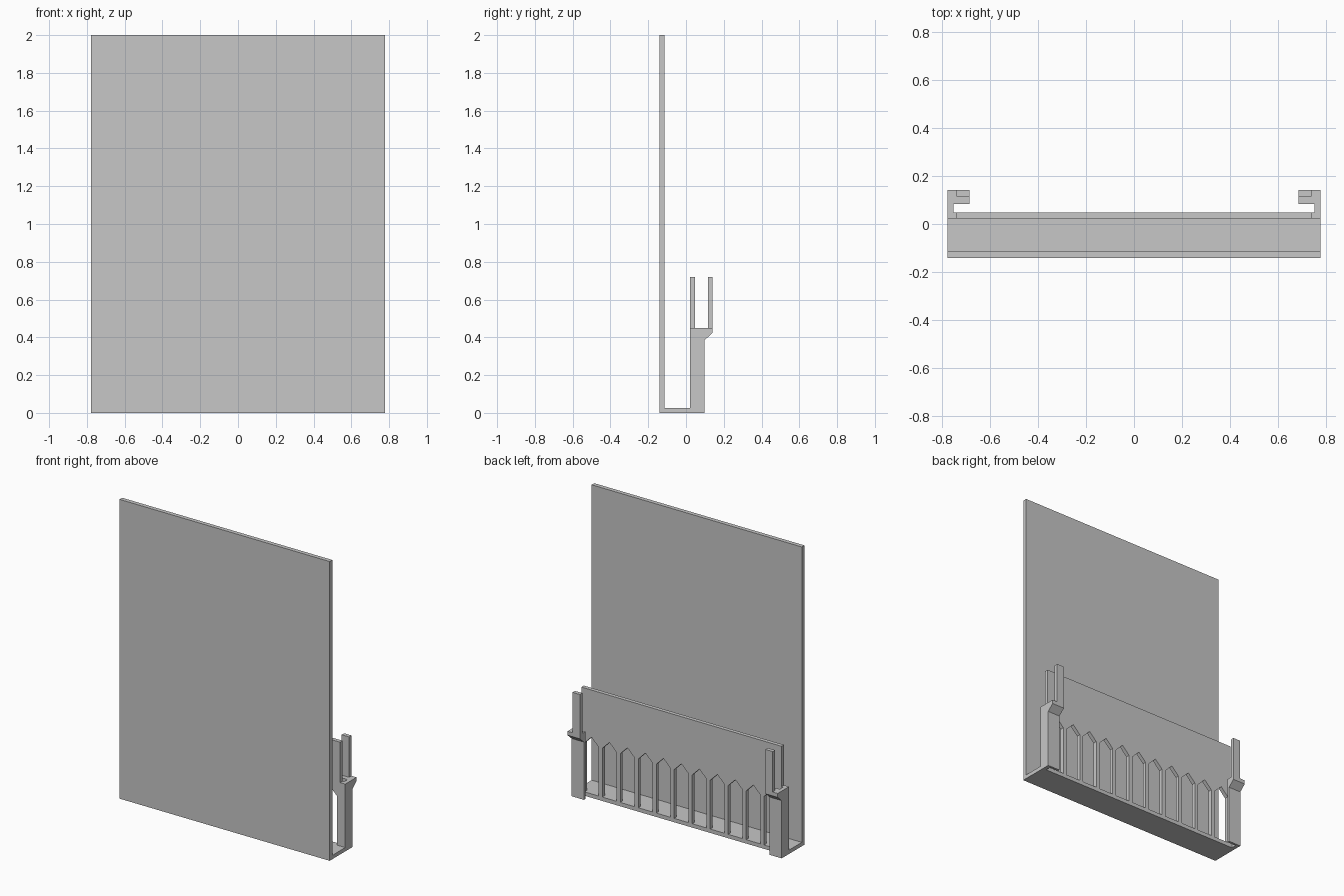
import bpy, bmesh
from mathutils import Vector

if "Cube" in bpy.data.objects:
    bpy.data.objects.remove(bpy.data.objects["Cube"])

# One flat colour for the whole model
grey = bpy.data.materials.new("light_grey")
grey.diffuse_color = (0.57, 0.57, 0.57, 1)
grey.use_nodes = True
grey.node_tree.nodes["Principled BSDF"].inputs["Base Color"].default_value = grey.diffuse_color

HALF = 0.777            # half width
T = 0.026               # sheet thickness
FRONT, BACK = -0.1415, 0.1415
WALL0, WALL1 = 0.0225, 0.0485   # inner wall faces in y
SHELF = 0.45            # top of the side brackets
TOP = 0.72              # top of inner wall and fins


def prism(name, points, axis, lo, hi):
    """Extrude a 2D outline along x (points are y,z) or y (points are x,z)."""
    bm = bmesh.new()
    if axis == "x":
        verts = [bm.verts.new((lo, a, b)) for a, b in points]
        step = Vector((hi - lo, 0, 0))
    else:
        verts = [bm.verts.new((a, lo, b)) for a, b in points]
        step = Vector((0, hi - lo, 0))
    face = bm.faces.new(verts)
    ext = bmesh.ops.extrude_face_region(bm, geom=[face], use_keep_orig=True)
    moved = [g for g in ext["geom"] if isinstance(g, bmesh.types.BMVert)]
    bmesh.ops.translate(bm, verts=moved, vec=step)
    bmesh.ops.recalc_face_normals(bm, faces=bm.faces)
    mesh = bpy.data.meshes.new(name)
    bm.to_mesh(mesh)
    bm.free()
    mesh.materials.append(grey)
    obj = bpy.data.objects.new(name, mesh)
    bpy.context.collection.objects.link(obj)
    return obj


def box(name, x, y, z):
    outline = [(y[0], z[0]), (y[1], z[0]), (y[1], z[1]), (y[0], z[1])]
    return prism(name, outline, "x", x[0], x[1])


# Tall front panel and the floor of the tray
box("front_panel", (-HALF, HALF), (FRONT, FRONT + T + 0.002), (0, 2))
box("floor", (-HALF, HALF), (FRONT + T + 0.002, WALL1), (0, T))

# Inner wall: stepped sheet with a row of pointed openings down to the floor
PITCH, OPEN_HALF, SPRING, PEAK = 0.133, 0.053, 0.352, 0.405
outline = [(-HALF, T)]
for k in range(-5, 6):
    c = k * PITCH
    outline += [(c - OPEN_HALF, T), (c - OPEN_HALF, SPRING), (c, PEAK),
                (c + OPEN_HALF, SPRING), (c + OPEN_HALF, T)]
outline += [(HALF, T), (HALF, SHELF), (0.74, SHELF), (0.74, TOP),
            (-0.74, TOP), (-0.74, SHELF), (-HALF, SHELF)]
prism("slotted_inner_wall", outline, "y", WALL0, WALL1)

# Hooked brackets at both ends: side panel, back flange and upright fin
LOWER_BACK = 0.099


def hook(y0):
    return [(y0, 0), (LOWER_BACK, 0), (LOWER_BACK, 0.386),
            (BACK, 0.424), (BACK, SHELF), (y0, SHELF)]


for side, s in (("left", -1), ("right", 1)):
    prism(side + "_side_panel", hook(WALL1), "x", s * (HALF - T), s * HALF)
    prism(side + "_back_flange", hook(0.084), "x", s * 0.686, s * (HALF - T))
    xs = sorted((s * 0.686, s * 0.74))
    box(side + "_fin", xs, (BACK - T, BACK), (SHELF, TOP))
